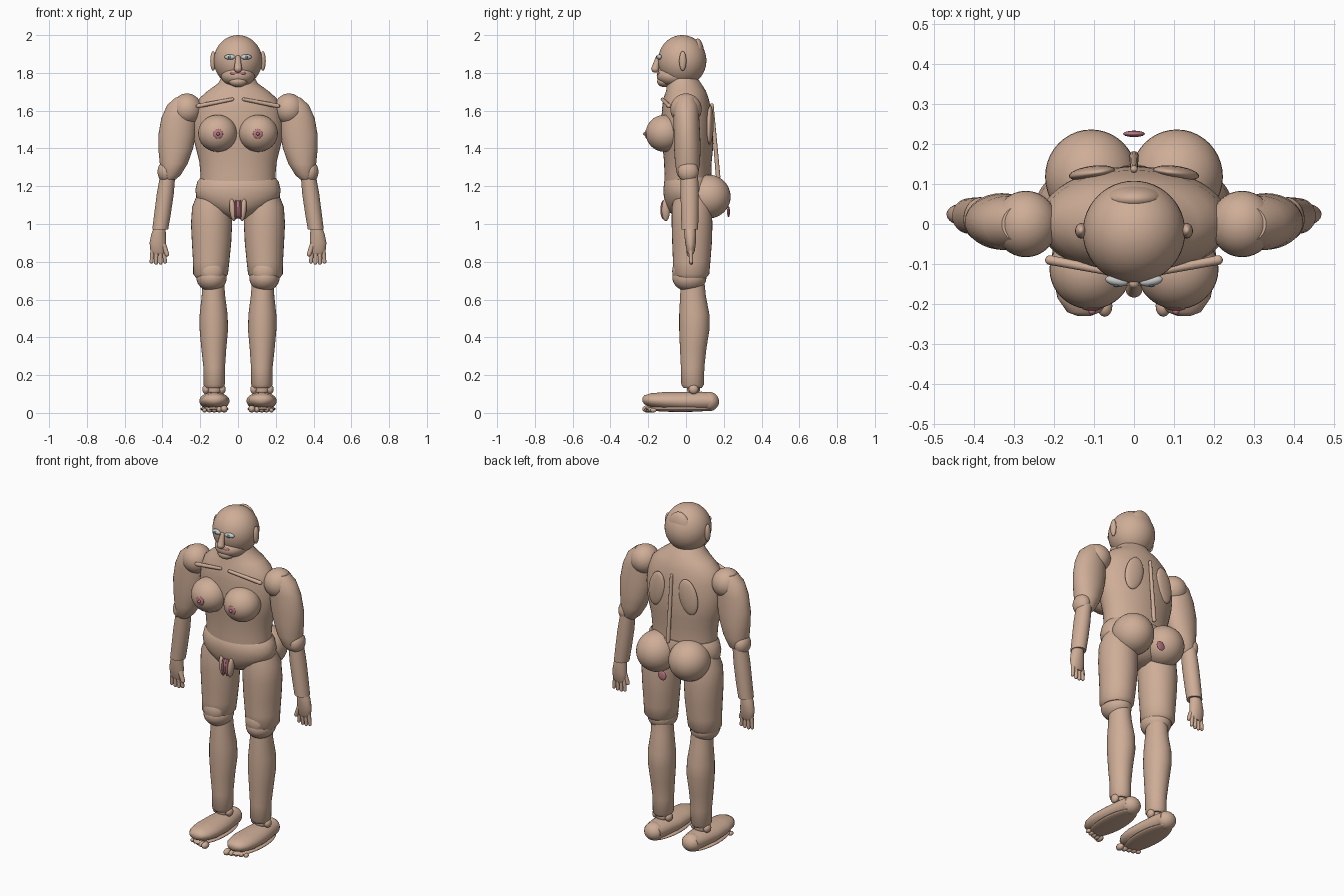
import bpy, bmesh, math
from mathutils import Vector, Matrix, Euler


def material(name, col):
    m = bpy.data.materials.new(name)
    m.diffuse_color = (*col, 1)
    return m


SKIN = material("skin", (0.62, 0.42, 0.31))
PINK = material("pink", (0.48, 0.19, 0.22))
WHITE = material("white", (0.85, 0.87, 0.88))
IRIS = material("iris", (0.12, 0.25, 0.32))


def finish(bm, name, mat):
    bmesh.ops.recalc_face_normals(bm, faces=bm.faces)
    me = bpy.data.meshes.new(name)
    bm.to_mesh(me)
    bm.free()
    for p in me.polygons:
        p.use_smooth = True
    me.materials.append(mat)
    ob = bpy.data.objects.new(name, me)
    bpy.context.collection.objects.link(ob)
    try:
        me.set_sharp_from_angle(angle=math.radians(40))
    except AttributeError:
        pass
    return ob


def ball(name, c, r, mat=SKIN, rot=(0, 0, 0), seg=32):
    bm = bmesh.new()
    bmesh.ops.create_uvsphere(bm, u_segments=seg, v_segments=seg // 2, radius=1)
    m = Matrix.Translation(c) @ Euler([math.radians(a) for a in rot]).to_matrix().to_4x4()
    bm.transform(m @ Matrix.Diagonal((*r, 1)))
    return finish(bm, name, mat)


def loft(name, rings, mat=SKIN, seg=32):
    # rings: (x, y, z, rx, ry)
    bm = bmesh.new()
    loops = []
    for x, y, z, rx, ry in rings:
        loops.append([bm.verts.new((x + rx * math.cos(2 * math.pi * i / seg),
                                    y + ry * math.sin(2 * math.pi * i / seg), z)) for i in range(seg)])
    for a, b in zip(loops, loops[1:]):
        for i in range(seg):
            j = (i + 1) % seg
            bm.faces.new((a[i], a[j], b[j], b[i]))
    bm.faces.new(loops[0])
    bm.faces.new(loops[-1])
    return finish(bm, name, mat)


def rod(name, a, b, r1, r2, mat=SKIN, seg=16):
    # tapered rod with rounded ends
    a, b = Vector(a), Vector(b)
    d = b - a
    bm = bmesh.new()
    m = Matrix.Translation((a + b) / 2) @ d.to_track_quat('Z', 'Y').to_matrix().to_4x4()
    bmesh.ops.create_cone(bm, cap_ends=True, segments=seg, radius1=r1, radius2=r2, depth=d.length, matrix=m)
    for p, r in ((a, r1), (b, r2)):
        bmesh.ops.create_uvsphere(bm, u_segments=seg, v_segments=seg // 2, radius=r, matrix=Matrix.Translation(p))
    return finish(bm, name, mat)


# head
ball("head", (0, -0.02, 1.865), (0.128, 0.128, 0.135), seg=48)
ball("back_of_head", (0, 0.062, 1.88), (0.076, 0.036, 0.102))
ball("jaw", (0, -0.06, 1.785), (0.09, 0.095, 0.06))
ball("chin", (0, -0.115, 1.755), (0.048, 0.038, 0.03))
rod("nose", (0, -0.148, 1.88), (0, -0.163, 1.822), 0.013, 0.021)
ball("upper_lip", (0, -0.142, 1.797), (0.042, 0.012, 0.011), PINK)
ball("lower_lip", (0, -0.142, 1.782), (0.034, 0.012, 0.010), PINK)

# torso
loft("torso", [(0, -0.02, 1.78, 0.085, 0.075), (0, -0.01, 1.745, 0.105, 0.09), (0, 0, 1.705, 0.16, 0.105),
               (0, 0, 1.665, 0.205, 0.12), (0, 0.003, 1.60, 0.23, 0.131), (0, 0.006, 1.52, 0.238, 0.136),
               (0, 0.008, 1.45, 0.235, 0.136), (0, 0.01, 1.39, 0.22, 0.132), (0, 0.01, 1.33, 0.205, 0.126),
               (0, 0.01, 1.26, 0.198, 0.124), (0, 0.01, 1.16, 0.198, 0.124)], seg=48)
loft("pelvis", [(0, 0.02, 1.245, 0.198, 0.12), (0, 0.015, 1.225, 0.215, 0.13), (0, 0.015, 1.18, 0.226, 0.135),
                (0, 0.015, 1.14, 0.22, 0.132), (0, 0.015, 1.10, 0.185, 0.12), (0, 0.015, 1.06, 0.12, 0.10),
                (0, 0.015, 1.03, 0.05, 0.05)], seg=48)
rod("spine", (0, 0.137, 1.63), (0, 0.17, 1.25), 0.009, 0.012)
ball("anal_opening", (0, 0.225, 1.065), (0.027, 0.008, 0.028), PINK)
ball("vulva_centre", (0, -0.118, 1.08), (0.014, 0.014, 0.045), PINK)

for s, side in ((1, "left"), (-1, "right")):
    # face
    ball(f"{side}_ear", (s * 0.132, -0.017, 1.863), (0.015, 0.019, 0.052))
    ball(f"{side}_eye", (s * 0.043, -0.142, 1.884), (0.029, 0.013, 0.014), WHITE, (0, 0, s * 10))
    ball(f"{side}_iris", (s * 0.043, -0.153, 1.884), (0.009, 0.005, 0.009), IRIS, seg=16)
    # trunk details
    rod(f"{side}_collarbone", (s * 0.03, -0.125, 1.66), (s * 0.21, -0.09, 1.625), 0.009, 0.012)
    ball(f"{side}_breast", (s * 0.108, -0.113, 1.48), (0.103, 0.1, 0.098), seg=40)
    ball(f"{side}_areola", (s * 0.105, -0.209, 1.477), (0.025, 0.008, 0.025), PINK)
    ball(f"{side}_nipple", (s * 0.105, -0.217, 1.477), (0.009, 0.01, 0.009), PINK, seg=16)
    ball(f"{side}_shoulder_blade", (s * 0.105, 0.127, 1.525), (0.055, 0.018, 0.105), SKIN, (0, -s * 12, -s * 8))
    ball(f"{side}_buttock", (s * 0.107, 0.118, 1.145), (0.115, 0.118, 0.116), seg=40)
    ball(f"{side}_outer_labium", (s * 0.028, -0.107, 1.075), (0.017, 0.022, 0.06), SKIN, (0, s * 6, 0))
    ball(f"{side}_inner_labium", (s * 0.012, -0.118, 1.075), (0.008, 0.018, 0.052), PINK, seg=16)

    # arm
    ball(f"{side}_shoulder", (s * 0.27, 0, 1.608), (0.08, 0.083, 0.083))
    loft(f"{side}_upper_arm", [(s * 0.285, 0, 1.67, 0.045, 0.045), (s * 0.30, 0, 1.63, 0.075, 0.062),
                               (s * 0.312, 0.002, 1.56, 0.094, 0.068), (s * 0.323, 0.005, 1.47, 0.099, 0.07),
                               (s * 0.33, 0.007, 1.40, 0.092, 0.07), (s * 0.34, 0.008, 1.32, 0.074, 0.066),
                               (s * 0.353, 0.008, 1.26, 0.05, 0.055), (s * 0.36, 0.008, 1.235, 0.03, 0.035)])
    ball(f"{side}_elbow", (s * 0.382, 0.012, 1.277), (0.044, 0.055, 0.058))
    loft(f"{side}_forearm", [(s * 0.372, 0.018, 1.26, 0.04, 0.046), (s * 0.385, 0.019, 1.16, 0.045, 0.048),
                             (s * 0.40, 0.02, 1.05, 0.044, 0.046), (s * 0.412, 0.02, 0.97, 0.042, 0.044)])
    loft(f"{side}_palm", [(s * 0.414, 0.02, 0.985, 0.03, 0.03), (s * 0.42, 0.022, 0.95, 0.038, 0.032),
                          (s * 0.424, 0.024, 0.90, 0.044, 0.028), (s * 0.423, 0.025, 0.86, 0.041, 0.022),
                          (s * 0.422, 0.025, 0.84, 0.03, 0.014)])
    for i in range(4):
        x = 0.392 + 0.02 * i
        rod(f"{side}_finger_{i + 1}", (s * x, 0.025, 0.86), (s * (x + 0.004 * (i - 1.5)), 0.027, 0.80 - 0.006 * (i in (1, 2))),
            0.012, 0.010, seg=12)
    rod(f"{side}_thumb", (s * 0.395, 0.018, 0.89), (s * 0.376, 0.016, 0.84), 0.015, 0.012, seg=12)

    # leg
    loft(f"{side}_thigh", [(s * 0.13, 0.03, 1.16, 0.085, 0.09), (s * 0.138, 0.03, 1.09, 0.105, 0.105),
                           (s * 0.14, 0.032, 1.0, 0.109, 0.108), (s * 0.14, 0.032, 0.9, 0.104, 0.105),
                           (s * 0.142, 0.03, 0.8, 0.096, 0.099), (s * 0.145, 0.027, 0.735, 0.092, 0.096),
                           (s * 0.145, 0.027, 0.715, 0.078, 0.08)])
    ball(f"{side}_knee", (s * 0.14, 0.018, 0.715), (0.08, 0.09, 0.072))
    ball(f"{side}_kneecap", (s * 0.14, -0.025, 0.75), (0.065, 0.048, 0.07))
    loft(f"{side}_lower_leg", [(s * 0.132, 0.035, 0.70, 0.058, 0.062), (s * 0.13, 0.037, 0.62, 0.062, 0.068),
                               (s * 0.129, 0.044, 0.52, 0.074, 0.08), (s * 0.128, 0.044, 0.44, 0.075, 0.08),
                               (s * 0.128, 0.038, 0.34, 0.066, 0.07), (s * 0.126, 0.035, 0.24, 0.057, 0.062),
                               (s * 0.126, 0.035, 0.15, 0.056, 0.06), (s * 0.126, 0.035, 0.132, 0.045, 0.048)])
    ball(f"{side}_ankle", (s * 0.127, 0.04, 0.125), (0.038, 0.034, 0.04))
    for d in (-1, 1):
        ball(f"{side}_ankle_bone", (s * 0.127 + d * 0.042, 0.04, 0.125), (0.02, 0.026, 0.026), seg=16)
    # foot
    ball(f"{side}_heel", (s * 0.125, 0.122, 0.06), (0.056, 0.053, 0.051))
    foot = loft(f"{side}_foot", [(0, 0, -0.165, 0.03, 0.03), (0, 0, -0.155, 0.054, 0.044), (0, 0.0, -0.10, 0.064, 0.05),
                                 (0, -0.001, 0.0, 0.078, 0.05), (0, 0.002, 0.10, 0.08, 0.046),
                                 (0, 0.005, 0.17, 0.066, 0.037), (0, 0.007, 0.205, 0.042, 0.024),
                                 (0, 0.008, 0.215, 0.015, 0.01)])
    foot.data.transform(Matrix.Translation((s * 0.125, -0.015, 0.062)) @ Matrix.Rotation(math.radians(90), 4, 'X'))
    ball(f"{side}_sole", (s * 0.125, -0.03, 0.021), (0.075, 0.185, 0.016))
    for i in range(5):
        r = (0.019, 0.016, 0.015, 0.014, 0.012)[i]
        ball(f"{side}_toe_{i + 1}", (s * (0.073 + 0.026 * i), -0.205 + 0.008 * i, r + 0.002), (r, r * 1.4, r), seg=16)
